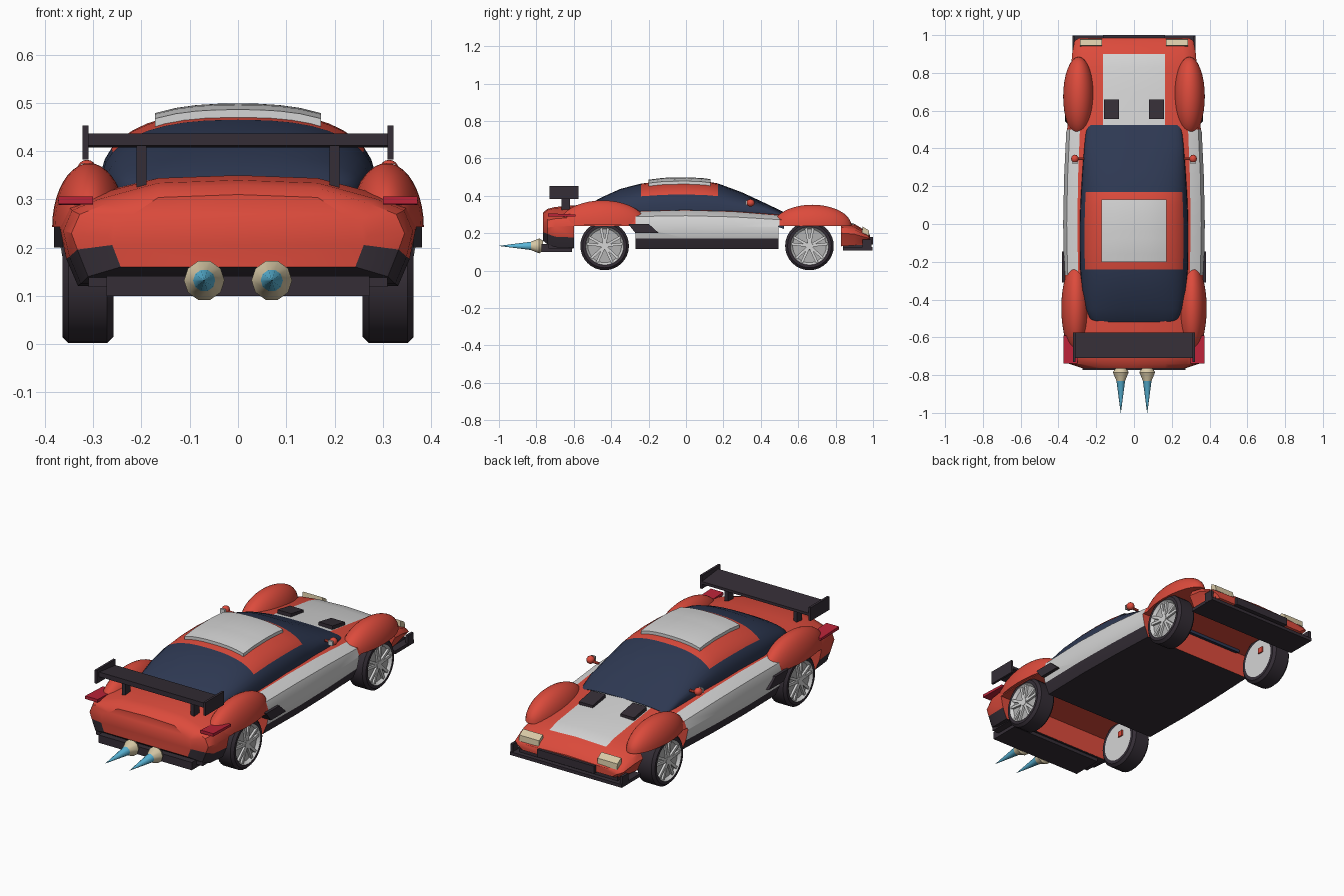
import bpy, bmesh, math
from mathutils import Vector

cube = bpy.data.objects.get("Cube")
if cube:
    bpy.data.objects.remove(cube, do_unlink=True)


def material(name, r, g, b):
    m = bpy.data.materials.new(name)
    m.use_nodes = True
    m.diffuse_color = (r, g, b, 1)
    m.node_tree.nodes["Principled BSDF"].inputs["Base Color"].default_value = (r, g, b, 1)
    return m


RED = material("red paint", .72, .07, .045)
WHITE = material("white paint", .66, .66, .66)
NAVY = material("navy glass", .027, .04, .085)
BLACK = material("black trim", .035, .027, .037)
BEIGE = material("beige light", .68, .58, .38)
BLUE = material("blue flame", .1, .46, .68)
CRIMSON = material("crimson lamp", .5, .017, .04)
SILVER = material("silver disc", .45, .45, .45)


def finish(name, bm, mats, angle=35):
    bmesh.ops.recalc_face_normals(bm, faces=bm.faces)
    me = bpy.data.meshes.new(name)
    bm.to_mesh(me)
    bm.free()
    for m in mats:
        me.materials.append(m)
    ob = bpy.data.objects.new(name, me)
    bpy.context.collection.objects.link(ob)
    smooth(ob, angle)
    return ob


def smooth(ob, angle):
    for p in ob.data.polygons:
        p.use_smooth = True
    ob.data.set_sharp_from_angle(angle=math.radians(angle))


def loft(name, rings, mats, rule=None, caps=(0, 0), angle=35):
    """Skin closed rings; rule(ring, side, centre) gives the material index."""
    bm = bmesh.new()
    rows = [[bm.verts.new(p) for p in r] for r in rings]
    n = len(rows[0])
    for i in range(len(rows) - 1):
        for j in range(n):
            q = (j + 1) % n
            f = bm.faces.new((rows[i][j], rows[i][q], rows[i + 1][q], rows[i + 1][j]))
            f.material_index = rule(i, j, f.calc_center_median()) if rule else 0
    for row, c in zip((rows[0], rows[-1]), caps):
        bm.faces.new(row).material_index = c
    return finish(name, bm, mats, angle)


def lathe(name, profile, axis, centre, sides, mats, rule=None, caps=(0, 0)):
    """Turn (distance, radius) pairs around the x or y axis."""
    rings = []
    for d, r in profile:
        ring = []
        for k in range(sides):
            a = math.tau * k / sides
            u, v = r * math.cos(a), r * math.sin(a)
            ring.append(Vector(centre) + Vector((d, u, v) if axis == "x" else (u, d, v)))
        rings.append(ring)
    return loft(name, rings, mats, rule, caps, 40)


def prism(name, mat, outline, x0, x1):
    """Extrude a side outline of (y, z) points from x0 to x1."""
    return loft(name, [[(x, y, z) for y, z in outline] for x in (x0, x1)], [mat], angle=20)


def box(name, mat, x0, x1, y0, y1, z0, z1):
    return prism(name, mat, [(y0, z0), (y1, z0), (y1, z1), (y0, z1)], x0, x1)


# Body shell: y, half width, bottom, middle, shoulder, top
stations = [
    (-.765, .27, .16, .225, .27, .31), (-.74, .345, .14, .23, .29, .33),
    (-.70, .362, .125, .235, .30, .34), (-.58, .37, .12, .24, .31, .35),
    (-.27, .37, .115, .24, .315, .35), (0, .375, .115, .24, .322, .345),
    (.25, .37, .115, .235, .315, .335), (.50, .358, .115, .23, .295, .315),
    (.70, .34, .115, .21, .27, .288), (.83, .332, .13, .2, .25, .27),
    (.90, .328, .135, .195, .232, .25), (.97, .315, .14, .175, .195, .208),
    (.985, .29, .145, .165, .18, .187)]


def body_ring(y, w, zb, zm, zs, zt):
    half = [(0, zb), (.9 * w, zb), (.965 * w, zb + .7 * min(.08, zm - zb)), (w, zm),
            (.95 * w, zm + .65 * (zs - zm)), (.8 * w, zs), (.165, zt - .006), (0, zt)]
    return [(x, y, z) for x, z in half] + [(-x, y, z) for x, z in half[-2:0:-1]]


def body_colour(i, j, c):
    k = j if j < 7 else 13 - j
    if k < 2:
        return 2 if c.y < .8 else 0
    if k < 5 and -.27 < c.y < .5 or k == 6 and .5 < c.y < .9:
        return 1
    return 0


body = loft("body", [body_ring(*s) for s in stations], [RED, WHITE, BLACK], body_colour)

# Wheel wells
for y0, y1 in ((-.6, -.27), (.495, .83)):
    cutter = box("well_cutter", RED, -.6, .6, y0, y1, -.1, .238)
    cutter.hide_render = True
    mod = body.modifiers.new("well", "BOOLEAN")
    mod.operation, mod.solver, mod.object = "DIFFERENCE", "EXACT", cutter
    bpy.context.view_layer.objects.active = body
    bpy.ops.object.modifier_apply(modifier="well")
    bpy.data.objects.remove(cutter, do_unlink=True)
smooth(body, 35)

# Cabin: y, half width, roof height
cabin_stations = [
    (-.53, .2, .34), (-.5, .235, .365), (-.45, .255, .392), (-.35, .275, .437), (-.24, .285, .465),
    (-.12, .287, .48), (0, .287, .483), (.1, .284, .478), (.17, .28, .466), (.3, .272, .418),
    (.42, .262, .362), (.525, .25, .312)]
POWER = 2.5


def cabin_ring(y, w, zt):
    zb = min(.32, zt - .03)
    ring = []
    for k in range(21):
        a = math.pi * k / 20
        c, s = math.cos(a), math.sin(a)
        ring.append((math.copysign(w * abs(c) ** (2 / POWER), c), y, zb + (zt - zb) * abs(s) ** (2 / POWER)))
    low = zb - .06
    return [(w, y, low)] + ring + [(-w, y, low)]


def cabin_colour(i, j, c):
    return 1 if -.24 < c.y < .17 and c.z > .395 else 0


loft("cabin", [cabin_ring(*s) for s in cabin_stations], [NAVY, RED], cabin_colour)


def roof_height(x, y):
    for a, b in zip(cabin_stations, cabin_stations[1:]):
        if a[0] <= y <= b[0]:
            t = (y - a[0]) / (b[0] - a[0])
            w, zt = (a[k] + t * (b[k] - a[k]) for k in (1, 2))
            return .32 + (zt - .32) * (1 - abs(x / w) ** POWER) ** (1 / POWER)


# Roof panel following the roof
panel_rings = []
for k in range(9):
    y = -.2 + .33 * k / 8
    xs = [-.172 + .344 * n / 8 for n in range(9)]
    top = [(x, y, roof_height(x, y) + .016) for x in xs]
    panel_rings.append(top + [(x, y, z - .022) for x, y, z in reversed(top)])
loft("roof_panel", panel_rings, [WHITE])


def fender(name, centre, radii):
    bm = bmesh.new()
    bmesh.ops.create_uvsphere(bm, u_segments=32, v_segments=20, radius=1)
    cut = bmesh.ops.bisect_plane(bm, geom=bm.verts[:] + bm.edges[:] + bm.faces[:], plane_co=(0, 0, 0),
                                 plane_no=(0, 0, 1), clear_inner=True)
    edges = [e for e in cut["geom_cut"] if isinstance(e, bmesh.types.BMEdge)]
    bmesh.ops.contextual_create(bm, geom=edges)
    for v in bm.verts:
        v.co = Vector(a * r + c for a, r, c in zip(v.co, radii, centre))
    finish(name, bm, [RED])


def ball(name, mat, centre, radii):
    bm = bmesh.new()
    bmesh.ops.create_uvsphere(bm, u_segments=12, v_segments=8, radius=1)
    for v in bm.verts:
        v.co = Vector(a * r + c for a, r, c in zip(v.co, radii, centre))
    finish(name, bm, [mat], 60)


def wheel(name, s, y):
    z, x = .132, s * .311
    # Tyre with rim lip and dished disc
    profile = [(-.053, .1), (-.053, .117), (-.04, .13), (.04, .13), (.053, .117), (.053, .102), (.05, .1), (.038, .09)]
    lathe(name, [(s * d, r) for d, r in profile], "x", (x, y, z), 32, [BLACK, WHITE, SILVER],
          lambda i, j, c: 1 if i > 4 else 0, (1, 2))
    # Paired spokes and hub
    bm = bmesh.new()
    for k in range(5):
        for side in (-.2, .2):
            a = math.tau * k / 5 + math.pi / 2 + side
            out, across = Vector((0, math.cos(a), math.sin(a))), Vector((0, -math.sin(a), math.cos(a)))
            geo = bmesh.ops.create_cube(bm, size=1)["verts"]
            for v in geo:
                v.co = Vector((x + s * .043 + v.co.x * .012, y, z)) + out * (.053 + v.co.y * .086) + across * v.co.z * .014
    finish(name + "_spokes", bm, [WHITE])
    lathe(name + "_hub", [(s * .03, .022), (s * .051, .02)], "x", (x, y, z), 12, [WHITE])
    box(name + "_caliper", RED, x - s * .06, x - s * .05, y + .01, y + .04, z + .02, z + .05)


for s, side in ((1, "left"), (-1, "right")):
    fender(side + "_rear_fender", (s * .308, -.445, .243), (.077, .235, .132))
    fender(side + "_front_fender", (s * .293, .675, .238), (.082, .21, .114))
    wheel(side + "_rear_wheel", s, -.435)
    wheel(side + "_front_wheel", s, .66)

    # Side intake, hood vent and lamps
    prism(side + "_intake", BLACK, [(-.31, .25), (-.2, .25), (-.145, .2), (-.27, .2)], s * .33, s * .381)
    prism(side + "_hood_vent", BLACK, [(.555, .29), (.66, .27), (.66, .303), (.555, .322)], s * .08, s * .16)
    prism(side + "_headlight", BEIGE, [(.94, .2), (.98, .185), (.977, .215), (.945, .235)], s * .17, s * .285)
    prism(side + "_tail_light", CRIMSON, [(-.738, .29), (-.59, .288), (-.59, .3), (-.738, .306)], s * .3, s * .372)

    # Door mirror
    ball(side + "_mirror", RED, (s * .313, .345, .362), (.02, .022, .02))
    lathe(side + "_mirror_stalk", [(0, .007), (s * .045, .007)], "x", (s * .265, .345, .355), 8, [RED])
    box(side + "_mirror_glass", WHITE, s * .3, s * .326, .318, .327, .35, .374)

    # Spoiler supports and end plates
    box(side + "_spoiler_strut", BLACK, s * .19, s * .21, -.665, -.62, .32, .415)
    box(side + "_spoiler_end", BLACK, s * .31, s * .322, -.73, -.575, .383, .453)

    # Exhaust with flame
    lathe(side + "_exhaust_flame", [(-.765, .03), (-.785, .042), (-.83, .023), (-1, .0005)], "y",
          (s * .07, 0, .132), 10, [BEIGE, BLUE], lambda i, j, c: 1 if i == 2 else 0, (0, 1))

    # Front splitter ends
    box(side + "_splitter_end", BLACK, s * .312, s * .326, .945, .993, .11, .165)

# Spoiler wing, bumpers, splitter and grille
prism("spoiler_wing", BLACK, [(-.71, .412), (-.575, .408), (-.575, .422), (-.71, .437)], -.312, .312)
box("rear_bumper", BLACK, -.272, .272, -.772, -.61, .1, .141)
box("rear_skirt", BLACK, -.31, .31, -.735, -.602, .118, .165)
box("splitter", BLACK, -.325, .325, .84, .998, .108, .125)
box("nose_skirt", BLACK, -.285, .285, .84, .975, .12, .15)
box("grille", BLACK, -.165, .165, .95, 1, .14, .18)
